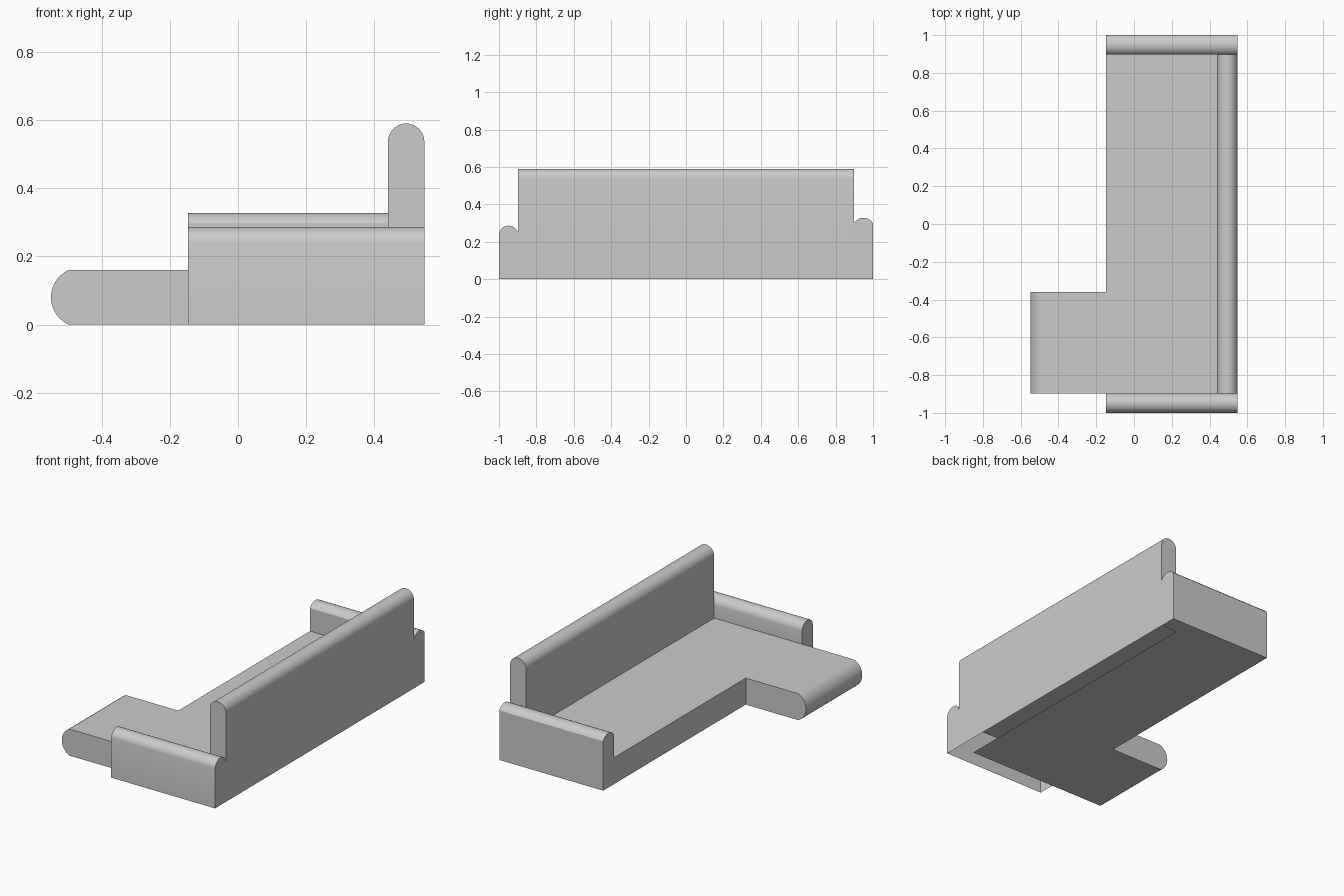
import bpy, bmesh, math
from mathutils import Vector

cube = bpy.data.objects.get("Cube")
if cube:
    bpy.data.objects.remove(cube, do_unlink=True)

fabric = bpy.data.materials.new("grey_fabric")
fabric.use_nodes = True
GREY = (0.6, 0.6, 0.6, 1)
fabric.diffuse_color = GREY
fabric.node_tree.nodes["Principled BSDF"].inputs["Base Color"].default_value = GREY

# Main dimensions
FRONT, BACK_IN, BACK = -0.147, 0.44, 0.547
CHAISE_END, CHAISE_SIDE = -0.497, -0.36
INNER, OUTER = 0.897, 1.0
SEAT = 0.16


def arc(p, q, rise, steps=20):
    """Circular arc from p to q, bulging to the left of the direction p-q."""
    p, q = Vector(p), Vector(q)
    half = (q - p).length / 2
    along = (q - p).normalized()
    left = Vector((-along.y, along.x))
    radius = (half ** 2 + rise ** 2) / (2 * rise)
    centre = (p + q) / 2 + left * (rise - radius)
    span = math.atan2(half, radius - rise)
    angles = [span * (2 * i / steps - 1) for i in range(steps + 1)]
    return [tuple(centre + radius * (along * math.sin(a) + left * math.cos(a))) for a in angles]


def shell(name, profile, axis, start, end, skip=(), caps=True, cap_floor=0):
    """Extrude a convex profile along x or y, leaving the skipped sides open."""
    bm = bmesh.new()
    place = (lambda u, v, t: (t, u, v)) if axis == "x" else (lambda u, v, t: (u, t, v))
    rings = [[bm.verts.new(place(u, v, t)) for u, v in profile] for t in (start, end)]
    n = len(profile)
    open_sides = {s % n for s in skip}
    for i in range(n):
        if i not in open_sides:
            j = (i + 1) % n
            bm.faces.new((rings[0][i], rings[0][j], rings[1][j], rings[1][i]))
    if caps:
        for ring in rings:
            bm.faces.new([v for v in ring if v.co.z >= cap_floor - 0.001])
    # Turn every face outward
    middle = sum((v.co for v in bm.verts), Vector()) / len(bm.verts)
    bm.normal_update()
    for f in bm.faces:
        if f.normal.dot(f.calc_center_median() - middle) < 0:
            f.normal_flip()
    bmesh.ops.delete(bm, geom=[v for v in bm.verts if not v.link_faces], context="VERTS")
    mesh = bpy.data.meshes.new(name)
    bm.to_mesh(mesh)
    bm.free()
    mesh.materials.append(fabric)
    obj = bpy.data.objects.new(name, mesh)
    bpy.context.collection.objects.link(obj)
    bpy.ops.object.select_all(action="DESELECT")
    obj.select_set(True)
    bpy.context.view_layer.objects.active = obj
    bpy.ops.object.shade_smooth_by_angle(angle=math.radians(20))
    return obj


# Seat, open towards the backrest and arms; the corner is also open to the chaise
seat = [(BACK_IN, 0), (FRONT, 0), (FRONT, SEAT), (BACK_IN, SEAT)]
shell("seat", seat, "y", CHAISE_SIDE, INNER, skip=(3,), caps=False)
shell("seat_corner", seat, "y", -INNER, CHAISE_SIDE, skip=(1, 3), caps=False)

# Chaise with a rounded end
nose = arc((CHAISE_END, 0), (CHAISE_END, SEAT), 0.052)
shell("chaise", [(FRONT, 0)] + nose + [(FRONT, SEAT)], "y", -INNER, CHAISE_SIDE, skip=(-1,))

# Backrest with a round top, open underneath
top = arc((BACK_IN, 0.537), (BACK, 0.537), 0.053)
back = [(BACK_IN, 0), (BACK_IN, SEAT)] + top + [(BACK, SEAT), (BACK, 0)]
shell("backrest", back, "y", -INNER, INNER, skip=(0, -1), cap_floor=SEAT)

# Arms with rounded tops: the lower one is open underneath
top = arc((INNER, 0.298), (OUTER, 0.298), 0.03)
arm = [(INNER, 0), (INNER, SEAT)] + top + [(OUTER, 0)]
shell("tall_arm", arm, "x", FRONT, BACK, skip=(0,))

top = arc((INNER, 0.241), (OUTER, 0.241), 0.045)
arm = [(-u, v) for u, v in [(INNER, 0), (INNER, SEAT)] + top + [(OUTER, 0)]]
shell("low_arm", arm, "x", FRONT, BACK, skip=(0, -1))
